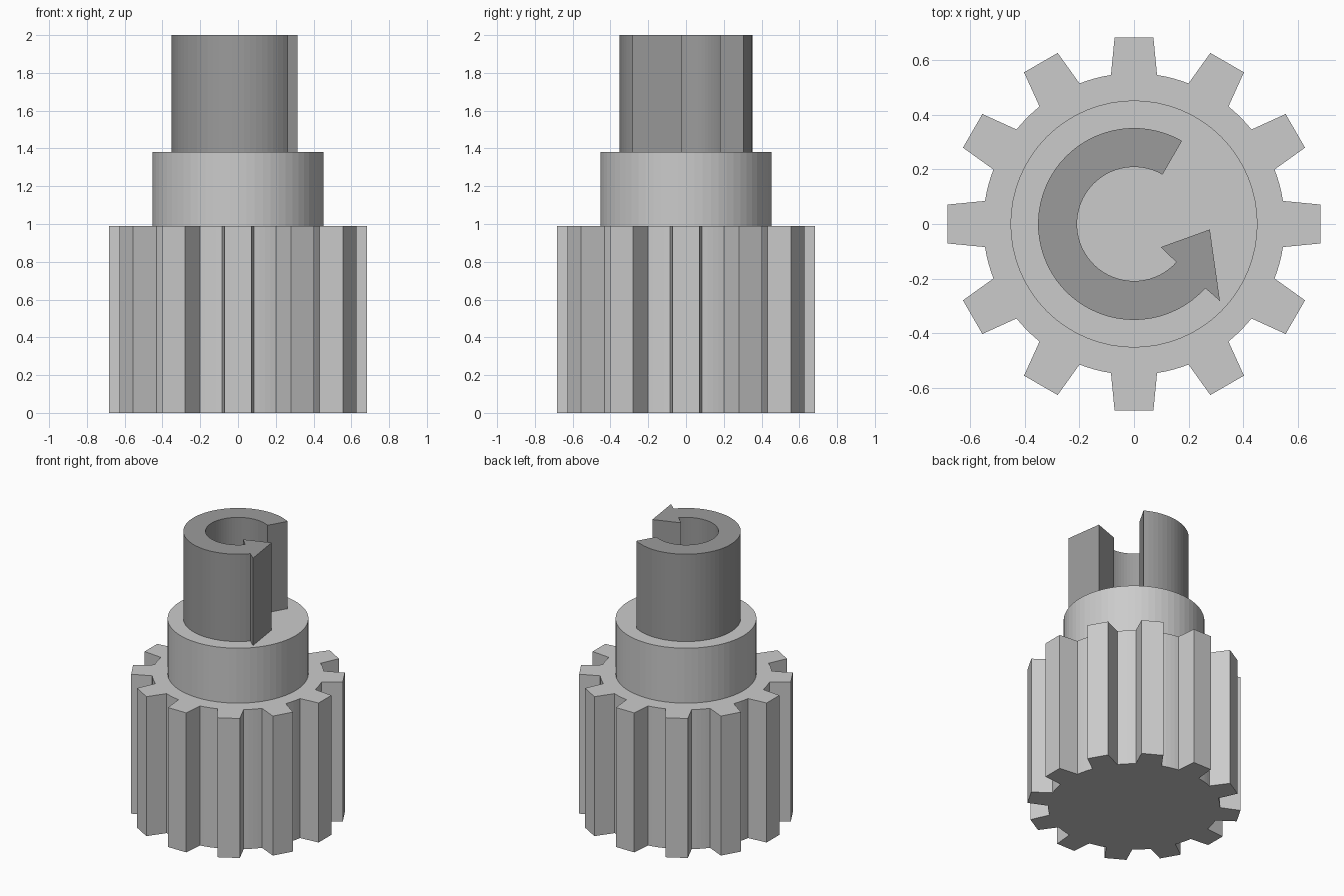
import bpy, bmesh
from math import cos, sin, radians

cube = bpy.data.objects.get("Cube")
if cube:
    bpy.data.objects.remove(cube, do_unlink=True)


def material(name, value):
    mat = bpy.data.materials.new(name)
    mat.use_nodes = True
    colour = (value, value, value, 1)
    mat.diffuse_color = colour
    mat.node_tree.nodes["Principled BSDF"].inputs["Base Color"].default_value = colour
    return mat


def polar(r, degrees):
    return r * cos(radians(degrees)), r * sin(radians(degrees))


def arc(r, start, end, steps):
    return [polar(r, start + (end - start) * i / steps) for i in range(steps + 1)]


def extrude(name, outline, bottom, top, mat):
    """Turn a counter-clockwise outline into a solid prism."""
    bm = bmesh.new()
    face = bm.faces.new([bm.verts.new((x, y, bottom)) for x, y in outline])
    raised = bmesh.ops.extrude_face_region(bm, geom=[face], use_keep_orig=True)
    verts = [v for v in raised["geom"] if isinstance(v, bmesh.types.BMVert)]
    bmesh.ops.translate(bm, verts=verts, vec=(0, 0, top - bottom))
    bmesh.ops.recalc_face_normals(bm, faces=bm.faces)
    mesh = bpy.data.meshes.new(name)
    bm.to_mesh(mesh)
    bm.free()
    mesh.materials.append(mat)
    obj = bpy.data.objects.new(name, mesh)
    bpy.context.collection.objects.link(obj)
    return obj


light = material("light grey", 0.6)
dark = material("medium grey", 0.33)

# Gear with twelve tapered teeth and rounded root gaps
TEETH = 12
PITCH = 360 / TEETH
TIP_RADIUS, TIP_HALF = 0.687, 5.95
ROOT_RADIUS, ROOT_HALF = 0.553, 8.8
gear_outline = []
for i in range(TEETH):
    a = i * PITCH
    gear_outline += [polar(TIP_RADIUS, a - TIP_HALF), polar(TIP_RADIUS, a + TIP_HALF)]
    gear_outline += arc(ROOT_RADIUS, a + ROOT_HALF, a + PITCH - ROOT_HALF, 4)
extrude("gear", gear_outline, 0, 0.99, light)

# Round collar on the gear
extrude("collar", arc(0.453, 0, 360, 64)[:-1], 0.99, 1.38, light)

# Raised ring-shaped arrow: outer arc, arrowhead, inner arc back
START, END = 60, 318
arrow_head = [(0.315, -0.282), (0.278, -0.02), (0.098, -0.085)]
arrow_outline = (arc(0.352, START, END, 48) + arrow_head
                 + arc(0.209, END, START, 48))
extrude("rotation_arrow", arrow_outline, 1.38, 2, dark)
